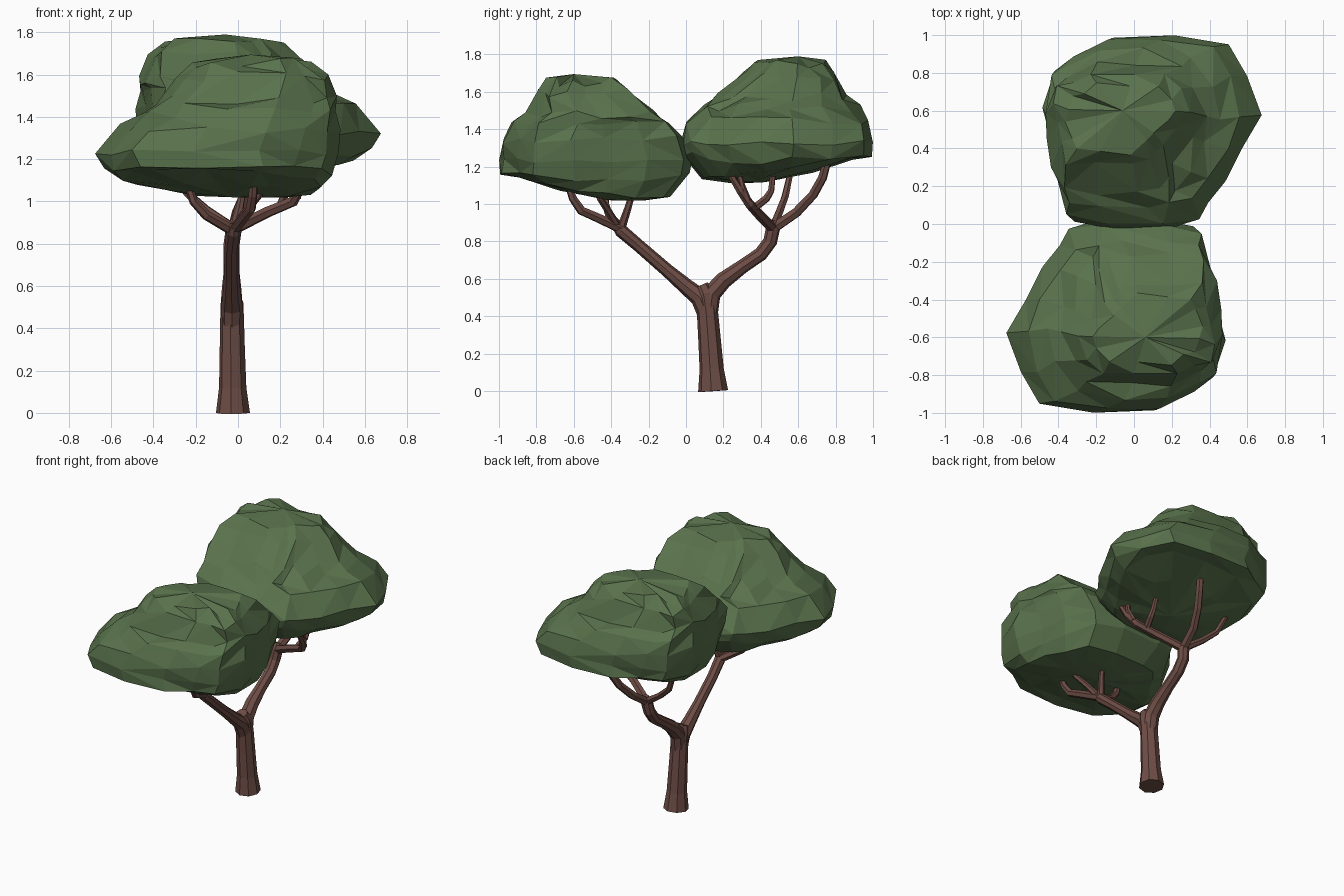
import bpy, bmesh, math, random
from mathutils import Vector

if "Cube" in bpy.data.objects:
    bpy.data.objects.remove(bpy.data.objects["Cube"])


def material(name, rgb):
    m = bpy.data.materials.new(name)
    m.diffuse_color = (*rgb, 1)
    m.use_nodes = True
    m.node_tree.nodes["Principled BSDF"].inputs["Base Color"].default_value = m.diffuse_color
    return m


BARK = material("brown bark", (0.155, 0.074, 0.06))
LEAF = material("leaf green", (0.100, 0.168, 0.072))


def limb(name, points, sides_res=1):
    """Tapered faceted tube through (x, y, z, radius) points."""
    cu = bpy.data.curves.new(name, 'CURVE')
    cu.dimensions = '3D'
    cu.bevel_depth = 1.0
    cu.bevel_resolution = sides_res
    cu.use_fill_caps = True
    sp = cu.splines.new('POLY')
    sp.points.add(len(points) - 1)
    sp.use_smooth = False
    for p, (x, y, z, r) in zip(sp.points, points):
        p.co = (x, y, z, 1)
        p.radius = r
    cu.materials.append(BARK)
    ob = bpy.data.objects.new(name, cu)
    bpy.context.collection.objects.link(ob)
    bpy.ops.object.select_all(action='DESELECT')
    ob.select_set(True)
    bpy.context.view_layer.objects.active = ob
    bpy.ops.object.convert(target='MESH')


# Trunk with flared foot, then the two main limbs growing out of its top
limb("trunk", [(-.024, .145, 0, .081), (-.025, .137, .12, .065), (-.027, .124, .3, .06),
               (-.028, .114, .43, .057), (-.028, .1, .52, .054), (-.03, .08, .565, .04)], 2)
limb("front_limb", [(-.028, .112, .41, .05), (-.028, .075, .5, .052), (-.03, .0, .56, .043),
                    (-.03, -.1, .645, .036), (-.03, -.25, .775, .034), (-.02, -.35, .86, .036),
                    (-.02, -.38, .885, .02)], 2)
limb("back_limb", [(-.028, .12, .41, .05), (-.03, .135, .52, .052), (-.03, .2, .592, .046),
                   (-.03, .3, .665, .038), (-.03, .4, .733, .038), (-.03, .45, .8, .038),
                   (-.02, .465, .87, .038), (-.02, .48, .91, .022)], 2)

# Smaller branches reaching into the crowns
TWIGS = {
    "front_branch_long": [(-.02, -.34, .865, .028), (.03, -.48, .93, .026), (.06, -.56, .965, .025), (.07, -.605, 1.03, .022), (.08, -.65, 1.16, .015)],
    "front_branch_fork": [(-.02, -.36, .87, .022), (.05, -.42, .97, .019), (.1, -.46, 1.03, .017), (.12, -.5, 1.15, .013)],
    "front_branch_left": [(-.02, -.34, .86, .027), (-.15, -.41, .935, .024), (-.21, -.43, 1.0, .021), (-.27, -.44, 1.18, .015)],
    "front_branch_inner": [(-.02, -.35, .86, .024), (.01, -.31, .98, .019), (.04, -.26, 1.15, .014)],
    "back_branch_inner": [(-.02, .465, .87, .029), (.14, .385, .95, .027), (.26, .34, 1.0, .026), (.3, .29, 1.07, .021), (.31, .2, 1.22, .015)],
    "back_branch_fork": [(.2, .36, .975, .022), (.22, .43, 1.03, .021), (.22, .455, 1.07, .018), (.2, .47, 1.2, .014)],
    "back_branch_tip": [(.28, .33, 1.02, .02), (.3, .3, 1.1, .016), (.28, .27, 1.22, .013)],
    "back_branch_outer": [(-.02, .465, .87, .03), (.0, .59, .955, .028), (.04, .68, 1.05, .026), (.07, .73, 1.14, .025), (.09, .77, 1.28, .02)],
    "back_branch_left": [(-.02, .465, .87, .026), (-.15, .5, .96, .022), (-.24, .53, 1.04, .02), (-.32, .57, 1.22, .015)],
}
for name, pts in TWIGS.items():
    limb(name, pts)

# Crown outline in plan, and the box each height ring fills: x0, x1, y0, y1, z
OUTLINE = [(-.33, 0), (-.1, -.04), (.2, -.03), (.33, .01), (.4, .1), (.47, .22), (.58, .4),
           (.67, .57), (.61, .78), (.49, .97), (.2, 1.0), (-.12, .99), (-.3, .9),
           (-.43, .82), (-.48, .6), (-.45, .4), (-.41, .2)]
RINGS = [(-.25, .34, .24, .68, 1.115), (-.40, .55, .09, .89, 1.135), (-.445, .635, -.01, .985, 1.21),
         (-.465, .67, -.035, .99, 1.33), (-.475, .57, .0, .98, 1.445), (-.48, .45, .08, .915, 1.515),
         (-.475, .37, .16, .85, 1.57), (-.44, .28, .31, .81, 1.685), (-.36, .21, .38, .74, 1.75)]


def crown(name, angle, drop, seed):
    rnd = random.Random(seed)
    bm = bmesh.new()
    rings = []
    for i, (x0, x1, y0, y1, z) in enumerate(RINGS):
        ring = []
        rough = .008 if i < 2 else .012 if i < 4 else .02
        for px, py in OUTLINE:
            u, v = (px + .48) / 1.15, (py + .04) / 1.04
            x, y = x0 + u * (x1 - x0), y0 + v * (y1 - y0)
            lift = 0
            if i < 3:   # underside tilts up toward the far end and the wide side
                lift = (.2 * max(0, y - .3) ** 1.3 + .06 * max(0, x)) * (1, 1, .4)[i]
                lift += .06 * max(0, .15 - y) / .15 if i == 2 else 0
            ring.append(bm.verts.new((x + rnd.uniform(-rough, rough),
                                      y + rnd.uniform(-rough, rough),
                                      z + lift + rnd.uniform(-rough, rough) * 1.3)))
        rings.append(ring)
    n = len(OUTLINE)
    base = bm.verts.new((.03, .4, 1.115))
    apex = bm.verts.new((-.06, .6, 1.79))
    for k in range(n):
        j = (k + 1) % n
        bm.faces.new((base, rings[0][j], rings[0][k]))
        bm.faces.new((apex, rings[-1][k], rings[-1][j]))
        for a, b in zip(rings, rings[1:]):
            # Random diagonals give the chipped facets
            if rnd.random() < .5:
                bm.faces.new((a[k], a[j], b[j]))
                bm.faces.new((a[k], b[j], b[k]))
            else:
                bm.faces.new((a[k], a[j], b[k]))
                bm.faces.new((a[j], b[j], b[k]))
    bmesh.ops.recalc_face_normals(bm, faces=bm.faces)
    c, s = math.cos(angle), math.sin(angle)
    for v in bm.verts:
        x, y, z = v.co
        v.co = Vector((c * x - s * y, s * x + c * y, z - drop))
    me = bpy.data.meshes.new(name)
    bm.to_mesh(me)
    bm.free()
    me.materials.append(LEAF)
    ob = bpy.data.objects.new(name, me)
    bpy.context.collection.objects.link(ob)


# Same crown shape twice, turned half round and set lower at the front
crown("back_crown", 0, 0, 4)
crown("front_crown", math.pi, .095, 4)
